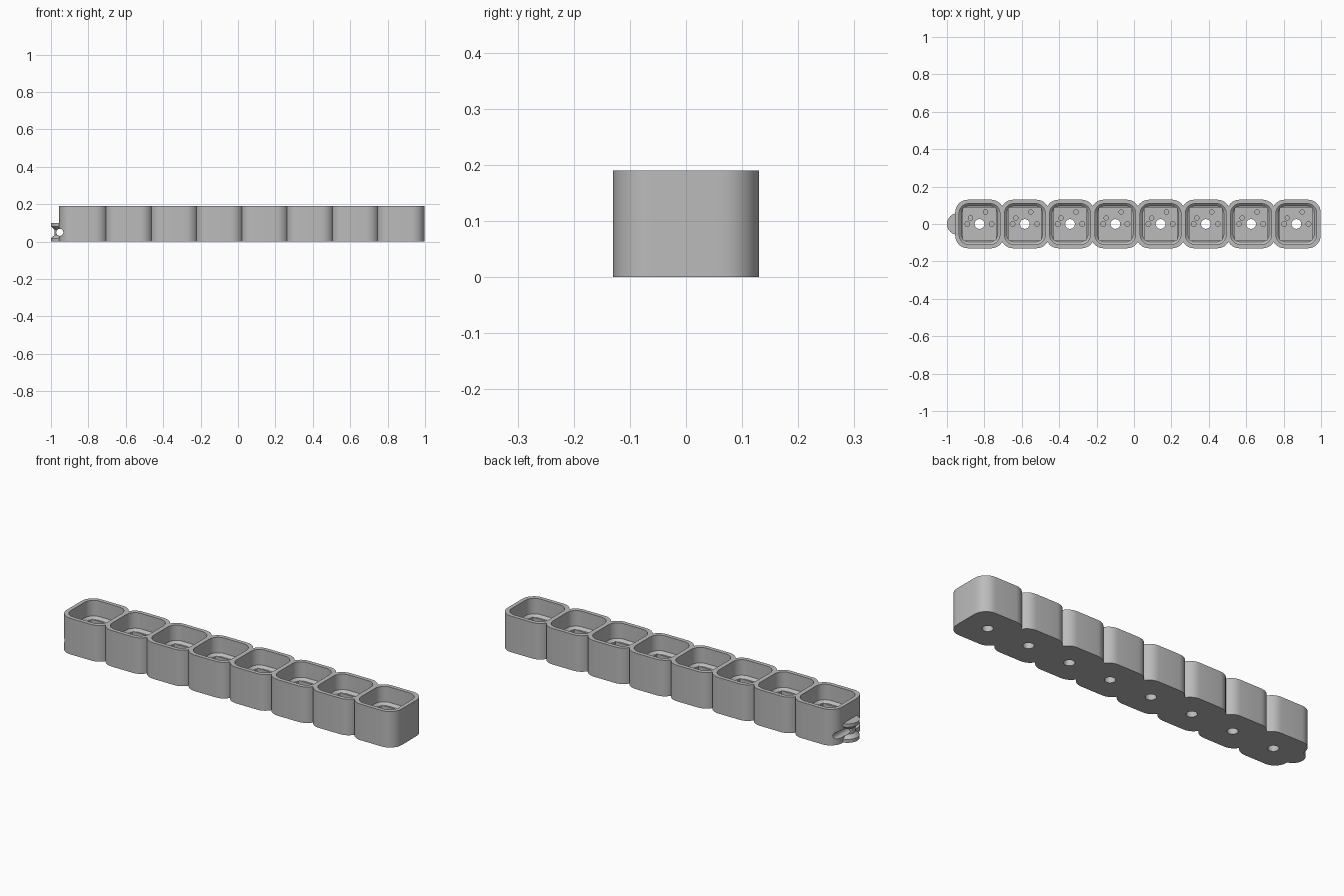
import bpy, bmesh, math
from mathutils import Matrix

cube = bpy.data.objects.get("Cube")
if cube:
    bpy.data.objects.remove(cube, do_unlink=True)

PITCH, COUNT, HALF, HEIGHT = 0.242, 8, 0.13, 0.19
CENTRES = [-0.826 + i * PITCH for i in range(COUNT)]
END = CENTRES[0] - HALF

grey = bpy.data.materials.new("plain grey")
grey.use_nodes = True
grey.diffuse_color = (0.5, 0.5, 0.5, 1)
grey.node_tree.nodes["Principled BSDF"].inputs["Base Color"].default_value = (0.5, 0.5, 0.5, 1)


def make_object(name, bm):
    bmesh.ops.recalc_face_normals(bm, faces=bm.faces)
    mesh = bpy.data.meshes.new(name)
    bm.to_mesh(mesh)
    bm.free()
    mesh.materials.append(grey)
    obj = bpy.data.objects.new(name, mesh)
    bpy.context.collection.objects.link(obj)
    return obj


def rounded_ring(bm, x, half, radius, z, steps=8):
    """One rounded-square cross-section."""
    ring = []
    for corner in range(4):
        mid = math.radians(45 + 90 * corner)
        cx = math.copysign(half - radius, math.cos(mid))
        cy = math.copysign(half - radius, math.sin(mid))
        for s in range(steps + 1):
            a = math.radians(90 * corner + 90 * s / steps)
            ring.append(bm.verts.new((x + cx + radius * math.cos(a), cy + radius * math.sin(a), z)))
    return ring


def loft(bm, rings):
    for low, high in zip(rings, rings[1:]):
        n = len(low)
        for i in range(n):
            bm.faces.new((low[i], low[(i + 1) % n], high[(i + 1) % n], high[i]))
    bm.faces.new(rings[0][::-1])
    bm.faces.new(rings[-1])


def rounded_solid(name, x, sections):
    bm = bmesh.new()
    loft(bm, [rounded_ring(bm, x, *s) for s in sections])
    return make_object(name, bm)


def add_cylinder(bm, x, y, radius, z0, z1, sides=24):
    bmesh.ops.create_cone(bm, cap_ends=True, segments=sides, radius1=radius, radius2=radius,
                          depth=z1 - z0, matrix=Matrix.Translation((x, y, (z0 + z1) / 2)))


def combine(target, tool, operation):
    mod = target.modifiers.new(operation.lower(), 'BOOLEAN')
    mod.operation, mod.solver, mod.object = operation, 'EXACT', tool
    bpy.context.view_layer.objects.active = target
    bpy.ops.object.modifier_apply(modifier=mod.name)
    bpy.data.objects.remove(tool, do_unlink=True)


# Half-round cord spool on the left-hand end, with a groove round its rim
bm = bmesh.new()
rings = []
for radius, z in [(0.058, 0), (0.058, 0.018), (0.038, 0.036), (0.038, 0.064), (0.058, 0.082), (0.058, 0.1)]:
    rings.append([bm.verts.new((-0.942 + radius * math.cos(math.tau * i / 40),
                                radius * math.sin(math.tau * i / 40), z)) for i in range(40)])
loft(bm, rings)
spool = make_object("cord_spool", bm)

# Row of eight rounded housings
body = rounded_solid("housing_row", CENTRES[0], [(HALF, 0.068, 0), (HALF, 0.068, HEIGHT)])
for x in CENTRES[1:]:
    combine(body, rounded_solid("housing", x, [(HALF, 0.068, 0), (HALF, 0.068, HEIGHT)]), 'UNION')
combine(body, spool, 'UNION')

# Cord hole crossing behind the spool
bm = bmesh.new()
add_cylinder(bm, 0, 0, 0.019, -0.2, 0.2)
bm.transform(Matrix.Translation((END + 0.003, 0, 0.05)) @ Matrix.Rotation(math.pi / 2, 4, 'X'))
combine(body, make_object("cord_hole", bm), 'DIFFERENCE')

for x in CENTRES:
    # Cavity with a chamfered foot
    combine(body, rounded_solid("cavity", x, [(0.096, 0.04, 0.095), (0.109, 0.052, 0.108),
                                              (0.109, 0.052, 0.22)]), 'DIFFERENCE')
    # Square switch well
    combine(body, rounded_solid("well", x, [(0.087, 0.004, 0.035), (0.087, 0.004, 0.1)]), 'DIFFERENCE')
    # Through hole, two peg holes and two pin holes
    bm = bmesh.new()
    add_cylinder(bm, x, 0, 0.026, -0.05, 0.06)
    for dx, dy, radius in [(-0.065, 0, 0.013), (0.065, 0, 0.013), (-0.048, 0.032, 0.012), (0.032, 0.064, 0.012)]:
        add_cylinder(bm, x + dx, dy, radius, 0.012, 0.06, 16)
    combine(body, make_object("holes", bm), 'DIFFERENCE')

bpy.ops.object.select_all(action='DESELECT')
body.select_set(True)
bpy.context.view_layer.objects.active = body
bpy.ops.object.shade_smooth_by_angle(angle=math.radians(30))
